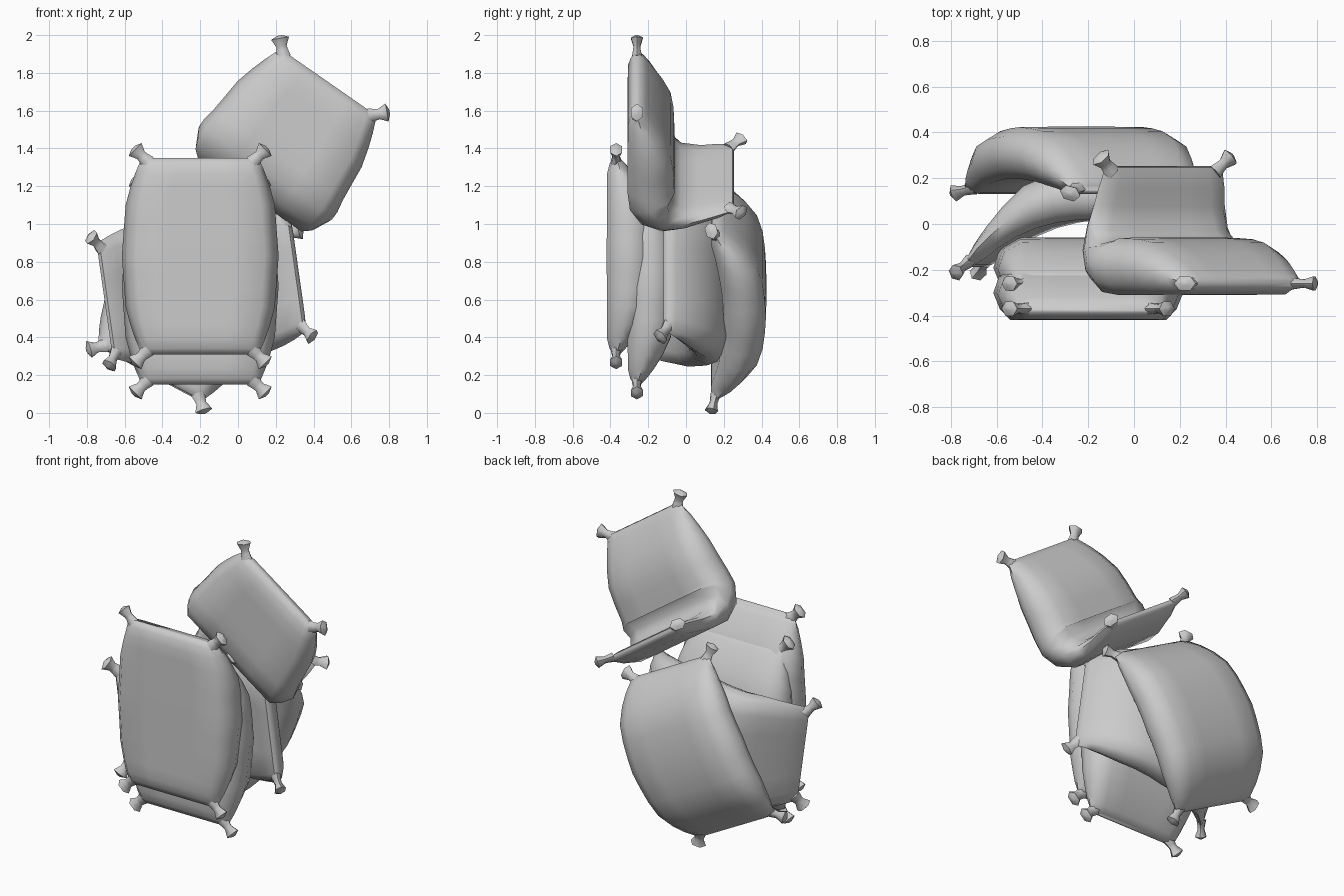
import bpy, bmesh, math
from mathutils import Vector

if "Cube" in bpy.data.objects:
    bpy.data.objects.remove(bpy.data.objects["Cube"])

STATIONS = [0, .03, .08, .15, .24, .33, .42, .5, .58, .67, .76, .85, .92, .97, 1]


def interp(table, t):
    """Linear lookup in a small profile table."""
    for (a, p), (b, q) in zip(table, table[1:]):
        if t <= b:
            return p + (q - p) * (t - a) / (b - a)
    return table[-1][1]


# Sack profiles from the end (0) to the middle (.5)
HALF_WIDTH = [(0, .31), (.08, .345), (.15, .37), (.24, .395), (.5, .415)]
BACK = [(0, .02), (.03, .05), (.08, .09), (.15, .135), (.24, .178), (.33, .194), (.5, .2)]
FRONT = [(0, -.015), (.03, -.035), (.08, -.048), (.5, -.05)]
FULL = [(0, 1), (1, 1)]


def make_sack(name, origin, along, length, bend=lambda v: 0.0, depth=1.0,
              thin=FULL, narrow=FULL):
    """Flat stuffed sack, laid along a path that bends toward +y."""
    O, V, W = Vector(origin), Vector(along).normalized(), Vector((0, 1, 0))
    W = (W - V * W.dot(V)).normalized()
    U = V.cross(W)

    def place(u, v, w):
        end = min(max(v, 0), length)
        a = b = 0.0
        n = 40
        for i in range(n):
            ang = bend((i + .5) / n * end)
            a += math.cos(ang) * end / n
            b += math.sin(ang) * end / n
        ang = bend(end)
        a += math.cos(ang) * (v - end) - math.sin(ang) * w
        b += math.sin(ang) * (v - end) + math.cos(ang) * w
        return O + U * u + V * a + W * b

    bm = bmesh.new()

    def skin(rings):
        loops = [[bm.verts.new(place(*p)) for p in r] for r in rings]
        for r, s in zip(loops, loops[1:]):
            for i in range(len(r)):
                j = (i + 1) % len(r)
                bm.faces.new((r[i], r[j], s[j], s[i]))
        bm.faces.new(loops[0])
        bm.faces.new(loops[-1])

    # Body
    rings = []
    for t in STATIONS:
        m = min(t, 1 - t)
        h = interp(HALF_WIDTH, m) * interp(narrow, t)
        f = interp(FRONT, m) * depth
        b = interp(BACK, m) * depth * interp(thin, t)
        mid = max(b - .02, 0) * .38
        half = [(.4, f), (.82, f), (.93, f * .6 + mid * .4), (1, mid),
                (.93, mid + (b - mid) * .65), (.74, b), (.4, b * 1.01)]
        section = half + [(-x, w) for x, w in reversed(half)]
        rings.append([(x * h, t * length, w) for x, w in section])
    skin(rings)

    # Tied corner ears
    for su in (-1, 1):
        for sv, v0 in ((-1, 0), (1, length)):
            ear = []
            for d, r in ((-.035, .04), (0, .031), (.02, .028), (.063, .048), (.078, .012)):
                ring = []
                for k in range(6):
                    c, s = math.cos(k * math.pi / 3), math.sin(k * math.pi / 3)
                    q = .707
                    ring.append((su * (.30 + q * (d + r * c)),
                                 v0 + sv * q * (d - r * c), .75 * r * s))
                ear.append(ring)
            skin(ear)

    bmesh.ops.recalc_face_normals(bm, faces=bm.faces)
    mesh = bpy.data.meshes.new(name)
    bm.to_mesh(mesh)
    bm.free()
    ob = bpy.data.objects.new(name, mesh)
    bpy.context.collection.objects.link(ob)
    bpy.ops.object.select_all(action='DESELECT')
    ob.select_set(True)
    bpy.context.view_layer.objects.active = ob
    bpy.ops.object.shade_smooth_by_angle(angle=math.radians(60))


def arch(theta, length):
    return lambda v: theta * (1 - 2 * v / length)


def fold(v):
    return min(max((v - .50) / .34, 0), 1) * 1.82


# Two upright sacks at the front
make_sack("front_sack", (-.2, -.37, .31), (0, 0, 1), 1.04)
make_sack("second_sack", (-.2, -.26, .15), (0, 0, 1), 1.04)
# Sideways sack in the middle
make_sack("middle_sack", (-.70, -.18, .595), (.99, .07, .14), 1.13, arch(.76, 1.13), .85,
          thin=[(0, .5), (.2, .6), (.36, 1), (1, 1)],
          narrow=[(0, 1), (.12, .96), (.3, .97), (.5, 1), (1, 1)])
# Tilted sack at the back
make_sack("back_sack", (-.465, .15, .21), (.47, 0, .88), 1.02, arch(.37, 1.02), .9)
# Folded sack draped over the top, with a flattened flap at the rear
make_sack("top_sack", (.48, -.26, 1.75), (-.57, 0, -.82), 1.125, fold,
          thin=[(0, 1), (.58, 1), (.7, .6), (.8, .2), (1, .4)],
          narrow=[(0, 1), (.4, 1.02), (.58, 1.05), (.68, 1), (.8, .92), (1, 1)])
